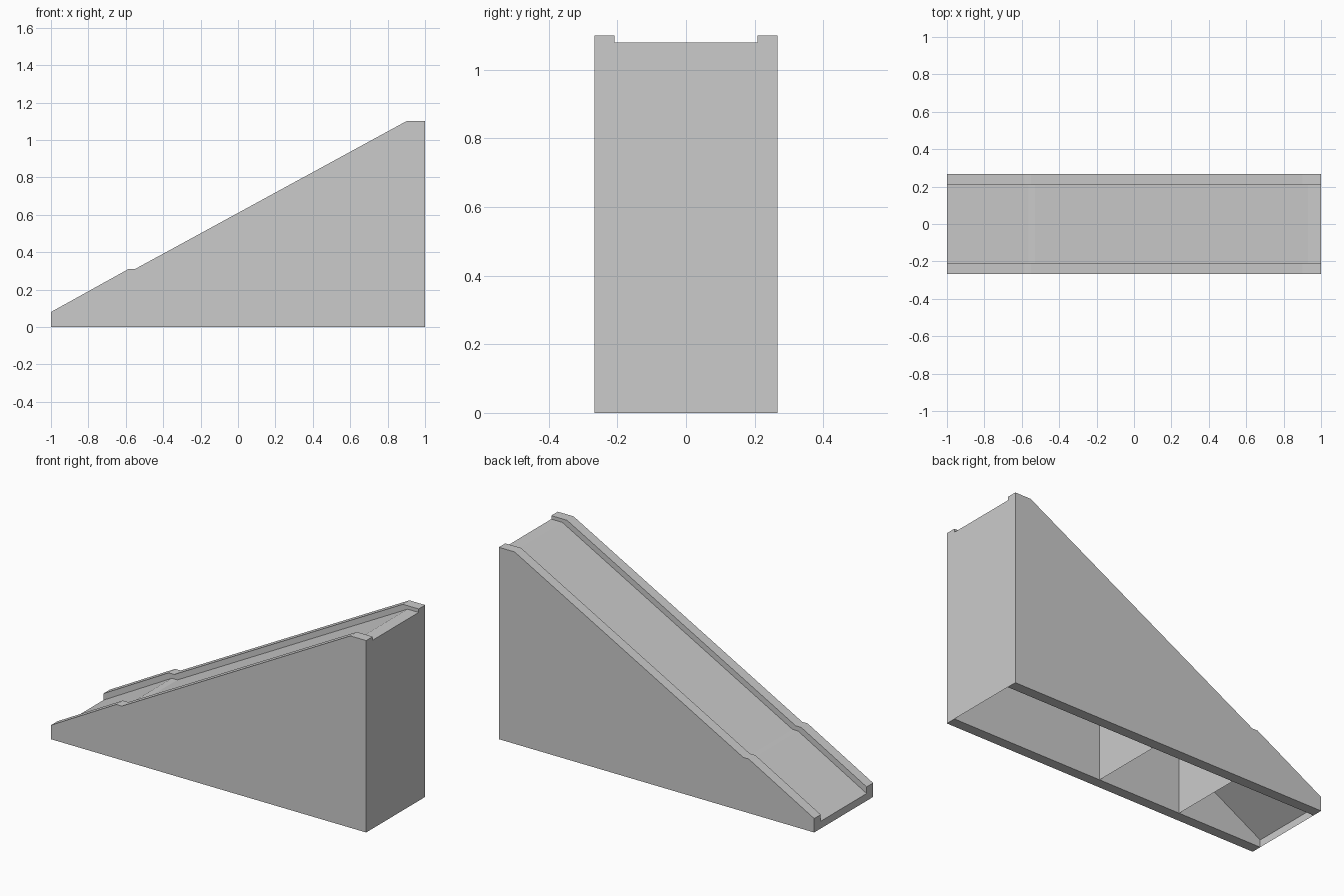
import bpy
import bmesh

cube = bpy.data.objects.get("Cube")
if cube:
    bpy.data.objects.remove(cube, do_unlink=True)

HALF_WIDTH = 0.267
INNER = 0.208

grey = bpy.data.materials.new("plain_grey")
grey.use_nodes = True
colour = (0.6, 0.6, 0.6, 1)
grey.diffuse_color = colour
grey.node_tree.nodes["Principled BSDF"].inputs["Base Color"].default_value = colour


def extrude_profile(name, profile, y0, y1, solid):
    """Sweep an x-z profile along y: a closed solid, or an open folded sheet."""
    bm = bmesh.new()
    near = [bm.verts.new((x, y0, z)) for x, z in profile]
    far = [bm.verts.new((x, y1, z)) for x, z in profile]
    count = len(profile)
    for i in range(count if solid else count - 1):
        j = (i + 1) % count
        bm.faces.new((near[i], near[j], far[j], far[i]))
    if solid:
        bm.faces.new(near)
        bm.faces.new(far)
    bmesh.ops.recalc_face_normals(bm, faces=bm.faces)
    mesh = bpy.data.meshes.new(name)
    bm.to_mesh(mesh)
    bm.free()
    mesh.materials.append(grey)
    obj = bpy.data.objects.new(name, mesh)
    bpy.context.collection.objects.link(obj)
    return obj


# Side walls, standing a little proud of the deck
wall = [(-1, 0), (1, 0), (1, 1.1), (0.9, 1.1),
        (-0.55, 0.31), (-0.585, 0.31), (-1, 0.08)]
extrude_profile("front_side_wall", wall, -HALF_WIDTH, -INNER, True)
extrude_profile("back_side_wall", wall, INNER, HALF_WIDTH, True)

# Sloped deck sheet, folded down into the low lip and the tall end panel
deck = [(-0.565, 0.284), (-0.53, 0.284), (0.93, 1.08), (1, 1.08)]
extrude_profile("deck_and_ends", [(-1, 0), (-1, 0.042)] + deck + [(1, 0)],
                -INNER, INNER, False)

# Cross ribs under the deck
for name, x, top in (("upper_rib", 0.05, 0.6), ("lower_rib", -0.47, 0.316)):
    extrude_profile(name, [(x, 0), (x, top)], -INNER, INNER, False)
